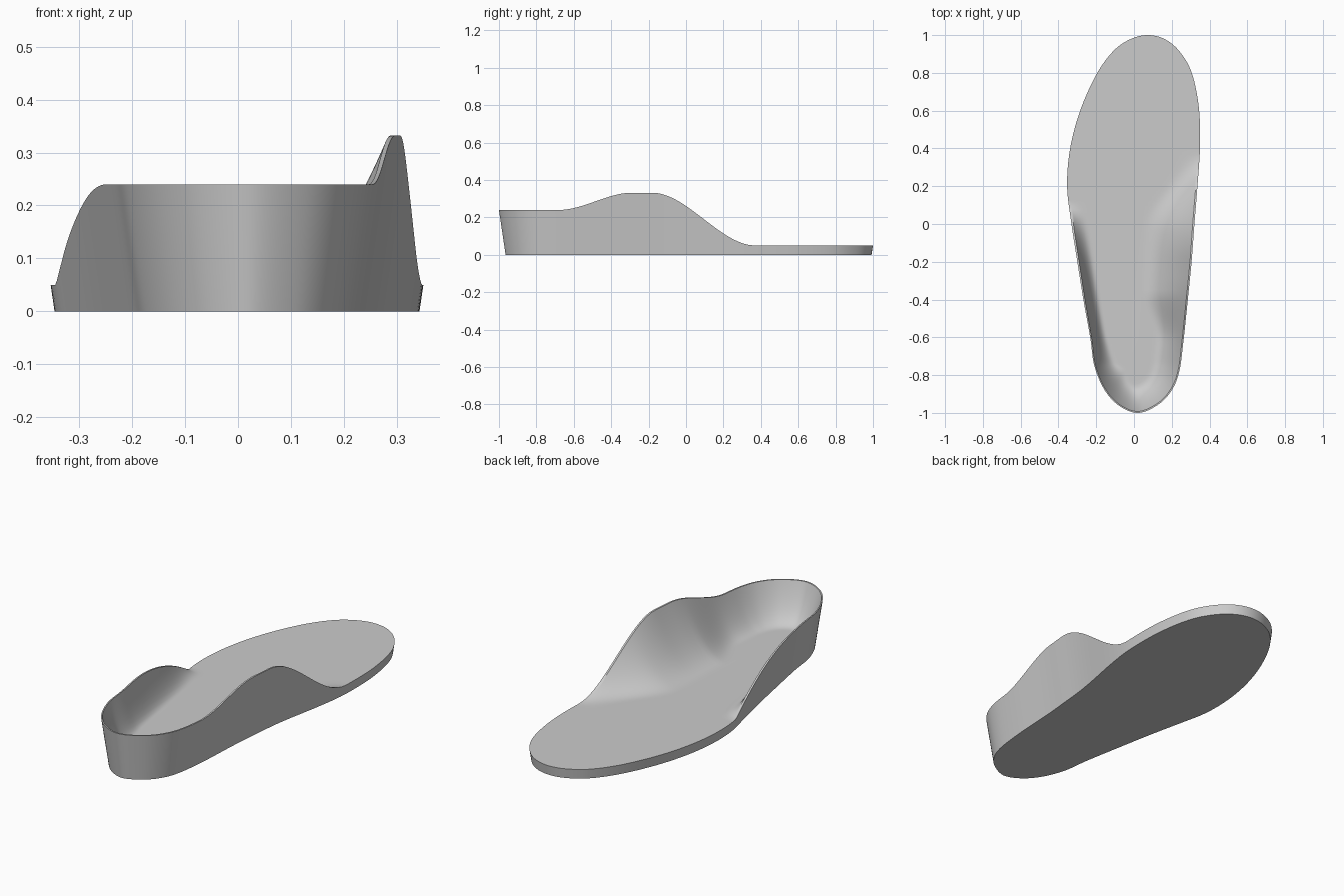
import bpy, bmesh, math
from mathutils import Vector

cube = bpy.data.objects.get("Cube")
if cube:
    bpy.data.objects.remove(cube, do_unlink=True)

# Rim outline seen from above, counterclockwise from the heel
OUTLINE = [(0.025, -1), (0.13, -0.955), (0.2, -0.88), (0.24, -0.78), (0.262, -0.62),
           (0.285, -0.4), (0.305, -0.2), (0.32, 0), (0.336, 0.2), (0.35, 0.42),
           (0.343, 0.62), (0.306, 0.8), (0.24, 0.915), (0.16, 0.98), (0.07, 1),
           (-0.02, 0.978), (-0.11, 0.915), (-0.2, 0.79), (-0.285, 0.6), (-0.338, 0.4),
           (-0.354, 0.2), (-0.331, 0), (-0.3, -0.2), (-0.268, -0.4), (-0.232, -0.6),
           (-0.21, -0.75), (-0.155, -0.88), (-0.075, -0.965)]
STEPS = 8
BASE = 0.05      # thickness of the flat sole
HEEL = 0.24      # height of the heel cup
ARCH = 0.332     # height of the arch support


def smooth(a, b, v):
    t = min(max((v - a) / (b - a), 0), 1)
    return t * t * (3 - 2 * t)


def closed_spline(points):
    pts = [Vector(p) for p in points]
    n, out = len(pts), []
    for i in range(n):
        a, b, c, d = (pts[(i + k) % n] for k in (-1, 0, 1, 2))
        for k in range(STEPS):
            t = k / STEPS
            out.append(0.5 * (2 * b + (c - a) * t + (2 * a - 5 * b + 4 * c - d) * t ** 2
                              + (3 * b - a - 3 * c + d) * t ** 3))
    return out


def rim_height(p):
    if p.x > 0.025:   # arch side
        rise = (ARCH - HEEL) * smooth(-0.68, -0.29, p.y)
        return BASE + (HEEL - BASE + rise) * (1 - smooth(-0.18, 0.37, p.y))
    t = min(max((0.09 - p.y) / 0.6, 0), 1)
    return BASE + (HEEL - BASE) * (1 - (1 - t) ** 2)


def slope_width(p):
    if p.x > 0.025:
        return 0.14 + 0.12 * smooth(-0.62, -0.3, p.y) - 0.16 * smooth(-0.02, 0.33, p.y)
    return 0.14 - 0.06 * smooth(-0.9, -0.55, p.y)


rim = closed_spline(OUTLINE)
count = len(rim)
bm = bmesh.new()
rings = []

# Outer wall, leaning outward toward the rim
for level in (0, 0.33, 0.67, 1):
    ring = []
    for i, p in enumerate(rim):
        tangent = (rim[(i + 1) % count] - rim[i - 1]).normalized()
        inward = Vector((-tangent.y, tangent.x))
        h = rim_height(p)
        q = p + inward * 0.148 * h * (1 - level)
        ring.append(bm.verts.new((q.x, q.y, h * level)))
    rings.append(ring)

# Cupped upper surface: narrow flat lip, then a concave slope to the sole
LIP, INNER, CUTS = 0.03, 0.9, 18
for k in range(CUTS + 1):
    s = LIP + (INNER - LIP) * (k / CUTS) ** 1.4
    ring = []
    for p in rim:
        centre = Vector((0.02 + 0.03 * p.y, min(max(p.y, -0.74), 0.65)))
        reach = (centre - p).length
        width = min(slope_width(p), (INNER - LIP) * reach)
        fall = max(0, 1 - (s - LIP) * reach / width)
        z = BASE + (rim_height(p) - BASE) * fall ** 2.1
        q = p.lerp(centre, s)
        ring.append(bm.verts.new((q.x, q.y, z)))
    rings.append(ring)

for low, high in zip(rings, rings[1:]):
    for i in range(count):
        j = (i + 1) % count
        bm.faces.new((low[i], low[j], high[j], high[i]))
bm.faces.new(rings[-1])              # flat middle of the sole
bm.faces.new(rings[0][::-1])         # underside
bmesh.ops.recalc_face_normals(bm, faces=bm.faces)

mesh = bpy.data.meshes.new("insole")
bm.to_mesh(mesh)
bm.free()
insole = bpy.data.objects.new("insole", mesh)
bpy.context.collection.objects.link(insole)

# Plain grey material
grey = bpy.data.materials.new("light_grey")
grey.use_nodes = True
colour = (0.6, 0.6, 0.6, 1)
grey.diffuse_color = colour
grey.node_tree.nodes["Principled BSDF"].inputs["Base Color"].default_value = colour
mesh.materials.append(grey)

bpy.ops.object.select_all(action='DESELECT')
bpy.context.view_layer.objects.active = insole
insole.select_set(True)
bpy.ops.object.shade_smooth_by_angle(angle=math.radians(35))
